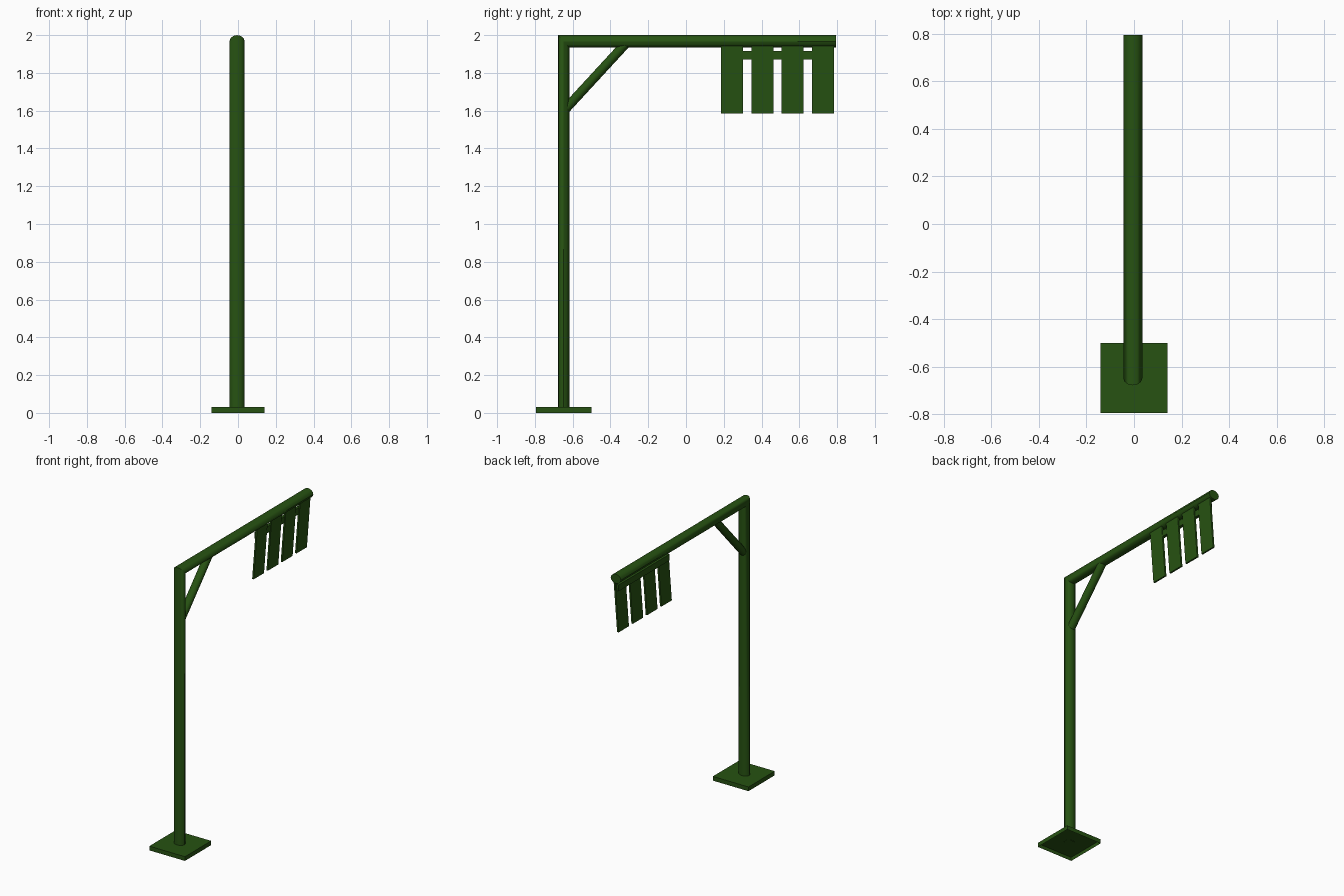
import bpy, bmesh, math
from mathutils import Vector

if "Cube" in bpy.data.objects:
    bpy.data.objects.remove(bpy.data.objects["Cube"])

green = bpy.data.materials.new("green_paint")
green.diffuse_color = (0.02, 0.085, 0.006, 1)
green.use_nodes = True
green.node_tree.nodes["Principled BSDF"].inputs["Base Color"].default_value = green.diffuse_color
SIDES = 12
CX = -0.005


def finish(name, bm, smooth=False):
    bmesh.ops.recalc_face_normals(bm, faces=bm.faces)
    me = bpy.data.meshes.new(name)
    bm.to_mesh(me)
    bm.free()
    me.materials.append(green)
    ob = bpy.data.objects.new(name, me)
    bpy.context.collection.objects.link(ob)
    if smooth:
        bpy.context.view_layer.objects.active = ob
        ob.select_set(True)
        bpy.ops.object.shade_smooth_by_angle(angle=math.radians(35))
        ob.select_set(False)
    return ob


def tube(name, stations, rx):
    """Loft an oval section; each station is a centre and its in-plane half axis."""
    bm = bmesh.new()
    rings = []
    for centre, axis in stations:
        ring = []
        for i in range(SIDES):
            a = 2 * math.pi * i / SIDES
            p = Vector(centre) + Vector((rx * math.cos(a), 0, 0)) + Vector(axis) * math.sin(a)
            ring.append(bm.verts.new(p))
        rings.append(ring)
    for r, s in zip(rings, rings[1:]):
        for i in range(SIDES):
            j = (i + 1) % SIDES
            bm.faces.new((r[i], r[j], s[j], s[i]))
    bm.faces.new(rings[0])
    bm.faces.new(rings[-1])
    return finish(name, bm, True)


def box(name, lo, hi, shear=0.0):
    """Box between two corners; shear slides the bottom along x."""
    bm = bmesh.new()
    bmesh.ops.create_cube(bm, size=1)
    for v in bm.verts:
        low = v.co.z < 0
        v.co = Vector([l + (c + 0.5) * (h - l) for l, h, c in zip(lo, hi, v.co)])
        if low:
            v.co.x += shear
    return finish(name, bm)


# post and arm: one pipe with a mitred elbow
tube("post_and_arm", [((CX, -0.648, 0.02), (0, -0.03, 0)),
                      ((CX, -0.648, 1.967), (0, -0.03, 0.033)),
                      ((CX, 0.795, 1.967), (0, 0, 0.033))], 0.04)

# diagonal brace
start, end = Vector((CX, -0.646, 1.60)), Vector((CX, -0.307, 1.968))
d = (end - start).normalized()
perp = Vector((0, -d.z, d.y)) * 0.025
tube("brace", [(start, perp), (end, perp)], 0.028)

# foot plate, hollow underneath
bm = bmesh.new()
bmesh.ops.create_cube(bm, size=1)
for v in bm.verts:
    v.co = Vector((v.co.x * 0.28, -0.648 + v.co.y * 0.294, 0.015 + v.co.z * 0.03))
bottom = min(bm.faces, key=lambda f: f.calc_center_median().z)
inset = bmesh.ops.inset_region(bm, faces=[bottom], thickness=0.006)
bmesh.ops.translate(bm, verts=bottom.verts, vec=(0, 0, 0.022))
finish("foot_plate", bm)

# row of slightly tilted hanging slats
for i in range(4):
    y = 0.186 + i * 0.1603
    box(f"slat_{i + 1}", (0.009, y, 1.585), (0.021, y + 0.116, 1.945), -0.028)

# rail tying the slats together
box("slat_rail", (-0.01, 0.2, 1.87), (0.012, 0.77, 1.915))
